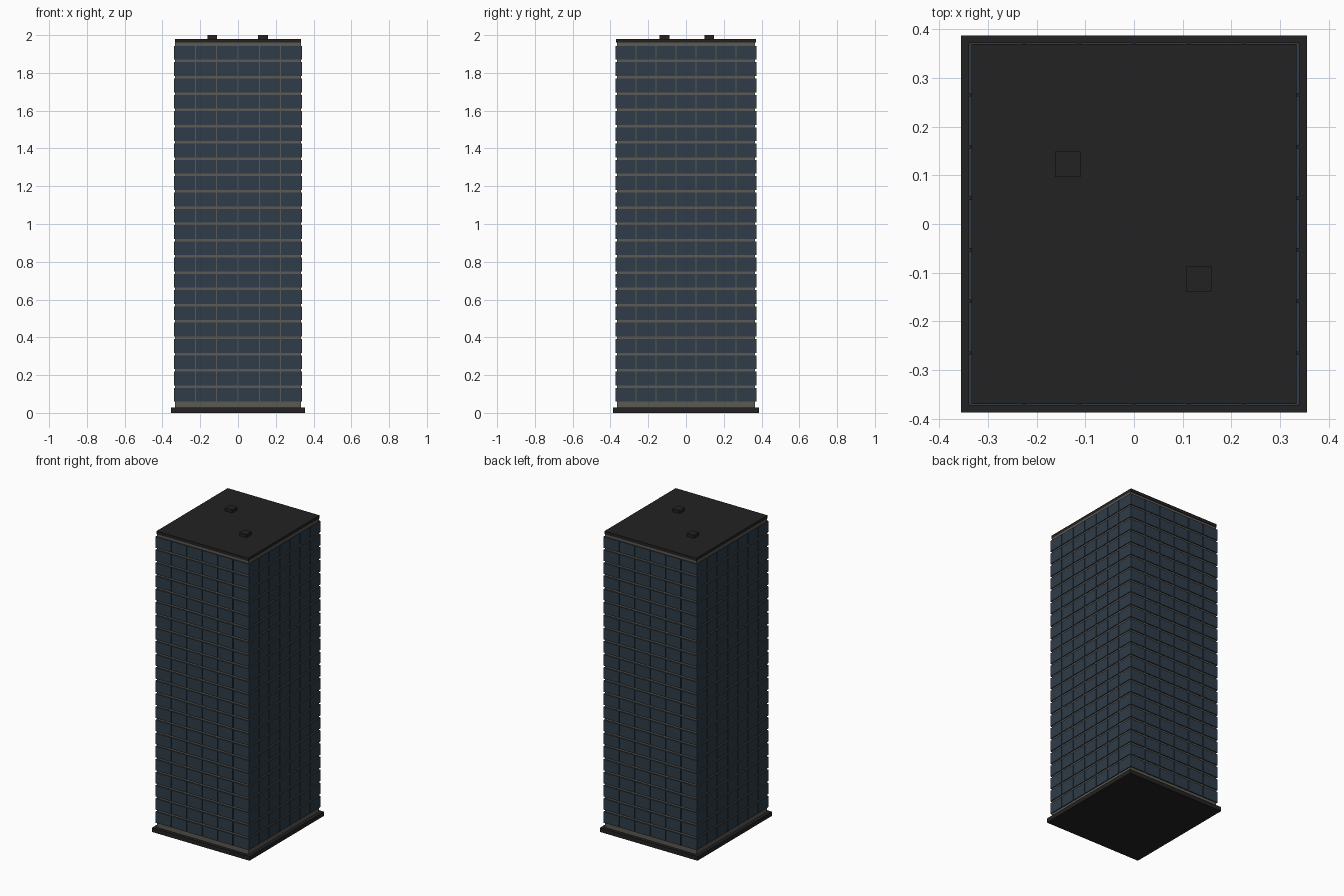
import bpy, bmesh
from mathutils import Matrix

if "Cube" in bpy.data.objects:
    bpy.data.objects.remove(bpy.data.objects["Cube"])


def material(name, rgb):
    m = bpy.data.materials.new(name)
    m.diffuse_color = (*rgb, 1)
    m.use_nodes = True
    m.node_tree.nodes["Principled BSDF"].inputs["Base Color"].default_value = m.diffuse_color
    return m


GLASS = material("blue_glass", (0.028, 0.045, 0.065))
CONCRETE = material("warm_concrete", (0.105, 0.1, 0.085))
DARK = material("dark_roofing", (0.016, 0.016, 0.016))


def add_box(bm, x0, x1, y0, y1, z0, z1):
    size = Matrix.Diagonal((x1 - x0, y1 - y0, z1 - z0, 1))
    place = Matrix.Translation(((x0 + x1) / 2, (y0 + y1) / 2, (z0 + z1) / 2))
    bmesh.ops.create_cube(bm, size=1, matrix=place @ size)


def boxes(name, mat, items):
    bm = bmesh.new()
    for item in items:
        add_box(bm, *item)
    mesh = bpy.data.meshes.new(name)
    bm.to_mesh(mesh)
    bm.free()
    mesh.materials.append(mat)
    ob = bpy.data.objects.new(name, mesh)
    bpy.context.collection.objects.link(ob)
    return ob


# Ground slab, concrete core and roof slab
boxes("ground_slab", DARK, [(-0.355, 0.355, -0.387, 0.387, 0, 0.028)])
boxes("concrete_core", CONCRETE, [(-0.334, 0.334, -0.366, 0.366, 0.028, 1.96)])
boxes("roof_slab", DARK, [(-0.334, 0.334, -0.37, 0.37, 1.96, 1.98)])

# Two small roof vents
boxes("roof_vents", DARK, [(x - 0.026, x + 0.026, y - 0.026, y + 0.026, 1.98, 2.0)
                           for x, y in ((-0.136, 0.123), (0.133, -0.113))])

# Window panes: a grid of shallow boxes on all four walls
FLOORS, Z0, STEP = 22, 0.0595, 0.0862
PANE_H, GAP = 0.073, 0.005
HX, HY = 0.34, 0.373


def spans(half, count):
    w = 2 * half / count
    return [(-half + i * w + (GAP / 2 if i else 0),
             -half + (i + 1) * w - (GAP / 2 if i < count - 1 else 0)) for i in range(count)]


front_back, sides = [], []
for f in range(FLOORS):
    z = Z0 + f * STEP
    for s in (-1, 1):
        for a, b in spans(HX - 0.002, 6):
            y = sorted((s * HY, s * 0.36))
            front_back.append((a, b, *y, z, z + PANE_H))
        for a, b in spans(HY - 0.002, 7):
            x = sorted((s * HX, s * 0.328))
            sides.append((*x, a, b, z, z + PANE_H))
boxes("front_back_windows", GLASS, front_back)
boxes("side_windows", GLASS, sides)
